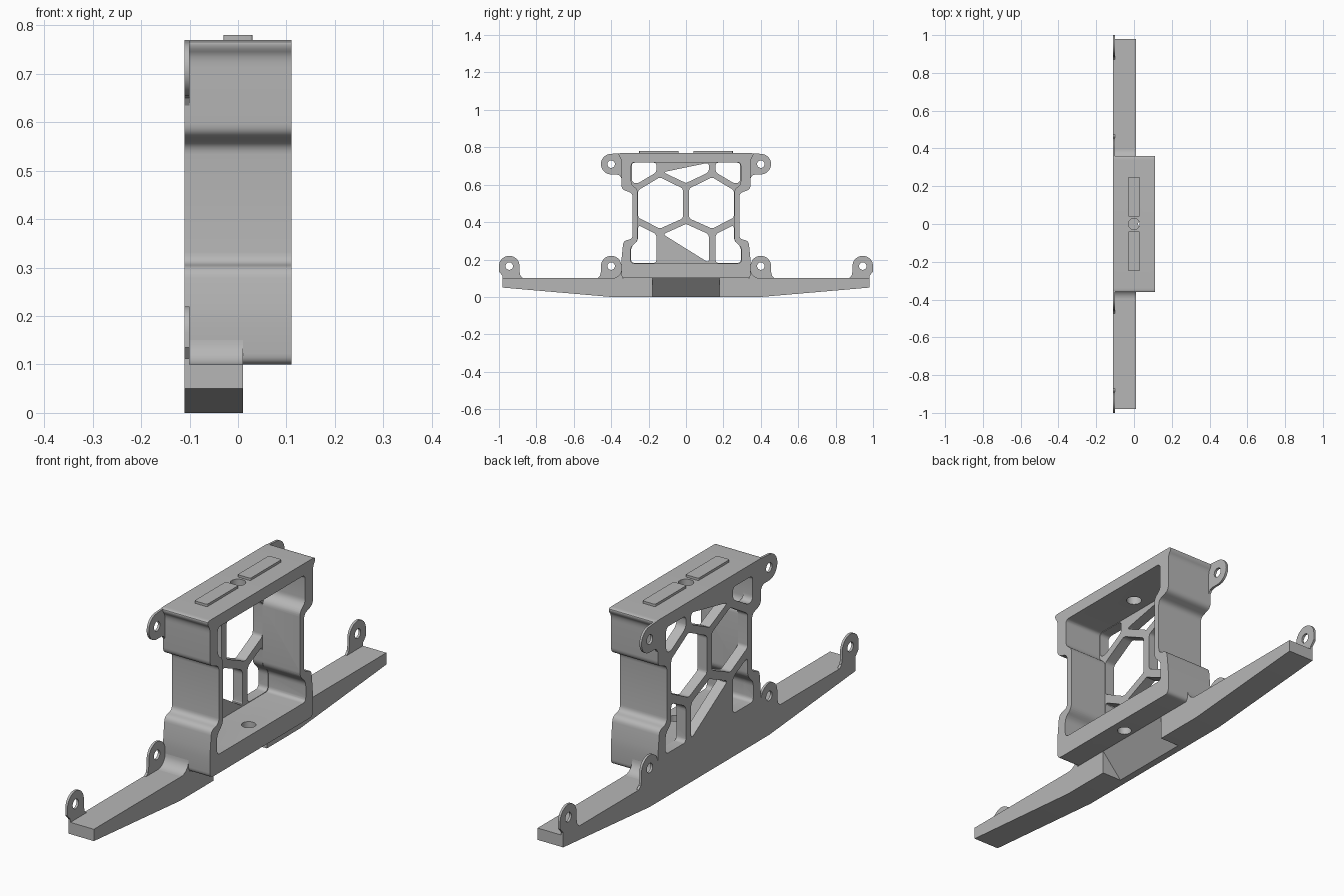
import bpy, bmesh, math
from mathutils import Matrix, Vector

if "Cube" in bpy.data.objects:
    bpy.data.objects.remove(bpy.data.objects["Cube"])

grey = bpy.data.materials.new("light_grey")
grey.use_nodes = True
grey.diffuse_color = (0.47, 0.47, 0.47, 1)
grey.node_tree.nodes["Principled BSDF"].inputs["Base Color"].default_value = grey.diffuse_color

BACK, FRONT = -0.11, 0.11
# profile plane -> world, for each extrusion axis
AXES = {
    "x": Matrix(((0, 0, 1), (1, 0, 0), (0, 1, 0))).to_4x4(),
    "y": Matrix(((1, 0, 0), (0, 0, -1), (0, 1, 0))).to_4x4(),
    "z": Matrix.Identity(4),
}


def rounded(pts, r, steps=5):
    """Round every corner of a polygon."""
    out = []
    for i, p in enumerate(pts):
        p, a, b = Vector(p), Vector(pts[i - 1]), Vector(pts[(i + 1) % len(pts)])
        s = p + (a - p).normalized() * min(r, (a - p).length * 0.48)
        e = p + (b - p).normalized() * min(r, (b - p).length * 0.48)
        for k in range(steps + 1):
            t = k / steps
            out.append(s * (1 - t) ** 2 + p * 2 * t * (1 - t) + e * t * t)
    return out


def mirrored(half):
    """Close a right-hand half profile about the middle."""
    return half + [(-u, v) for u, v in reversed(half)]


def flip(loop):
    return [(-p[0], p[1]) for p in loop]


def circle(u, v, r, start=0, sweep=360, n=28):
    count = n if sweep == 360 else n + 1
    return [(u + r * math.cos(math.radians(start + sweep * k / n)),
             v + r * math.sin(math.radians(start + sweep * k / n))) for k in range(count)]


def prism(name, loops, low, high, axis="x"):
    """Extrude filled loops (inner loops become holes) along an axis."""
    curve = bpy.data.curves.new(name, "CURVE")
    curve.dimensions, curve.fill_mode = "2D", "BOTH"
    curve.extrude = (high - low) / 2
    for loop in loops:
        spline = curve.splines.new("POLY")
        spline.points.add(len(loop) - 1)
        for point, p in zip(spline.points, loop):
            point.co = (p[0], p[1], 0, 1)
        spline.use_cyclic_u = True
    temp = bpy.data.objects.new(name + "_curve", curve)
    bpy.context.scene.collection.objects.link(temp)
    deps = bpy.context.evaluated_depsgraph_get()
    mesh = bpy.data.meshes.new_from_object(temp.evaluated_get(deps))
    bpy.data.objects.remove(temp)
    bm = bmesh.new()
    bm.from_mesh(mesh)
    bmesh.ops.remove_doubles(bm, verts=bm.verts, dist=0.0002)
    bmesh.ops.translate(bm, verts=bm.verts, vec=(0, 0, (low + high) / 2))
    bmesh.ops.transform(bm, verts=bm.verts, matrix=AXES[axis])
    bmesh.ops.recalc_face_normals(bm, faces=bm.faces)
    bm.to_mesh(mesh)
    bm.free()
    mesh.name = name
    mesh.materials.clear()
    mesh.materials.append(grey)
    obj = bpy.data.objects.new(name, mesh)
    bpy.context.scene.collection.objects.link(obj)
    return obj


def cut(obj, *cutters):
    for cutter in cutters:
        mod = obj.modifiers.new("cut", "BOOLEAN")
        mod.operation, mod.solver, mod.object = "DIFFERENCE", "EXACT", cutter
    deps = bpy.context.evaluated_depsgraph_get()
    mesh = bpy.data.meshes.new_from_object(obj.evaluated_get(deps))
    obj.modifiers.clear()
    obj.data = mesh
    for cutter in cutters:
        bpy.data.objects.remove(cutter)


parts = []

# Frame: waisted box, hollow towards the front
outer = rounded(mirrored([(0.345, 0.1), (0.345, 0.2), (0.335, 0.3), (0.285, 0.31),
                          (0.285, 0.555), (0.345, 0.575), (0.345, 0.735), (0.36, 0.755),
                          (0.36, 0.77)]), 0.022)
inner = rounded(mirrored([(0.297, 0.18), (0.297, 0.265), (0.258, 0.3), (0.258, 0.575),
                          (0.293, 0.6), (0.293, 0.72)]), 0.02)
frame = prism("frame", [outer], BACK, FRONT)

# Honeycomb windows in the back panel
hexagon = rounded([(0.017, 0.42), (0.14, 0.365), (0.256, 0.425), (0.256, 0.57),
                   (0.14, 0.64), (0.017, 0.58)], 0.012)
top_side = rounded([(0.157, 0.718), (0.157, 0.667), (0.262, 0.605), (0.29, 0.615),
                    (0.29, 0.718)], 0.02)
low_side = rounded([(0.157, 0.182), (0.157, 0.335), (0.256, 0.385), (0.256, 0.302),
                    (0.294, 0.266), (0.294, 0.182)], 0.02)
top_mid = rounded(mirrored([(0.123, 0.718), (0.123, 0.667), (0, 0.609)])[:-1], 0.02)
low_mid = rounded(mirrored([(0.123, 0.182), (0.123, 0.335), (0, 0.39)])[:-1], 0.02)
cells = [top_mid, low_mid]
for cell in (hexagon, top_side, low_side):
    cells += [cell, flip(cell)]
cut(frame,
    prism("cavity_cutter", [inner], BACK + 0.045, FRONT + 0.05),
    prism("cell_cutter", cells, BACK - 0.05, BACK + 0.06),
    prism("top_bolt_cutter", [circle(0, 0, 0.03)], 0.7, 0.8, "z"),
    prism("low_bolt_cutter", [circle(0.05, 0, 0.028)], 0.05, 0.2, "z"))
parts.append(frame)

# Long tapered base with a sloped relief under its middle
base = prism("base_beam", [mirrored([(0.4, 0), (0.98, 0.05), (0.98, 0.1)])], BACK, 0.01)
cut(base, prism("relief_cutter", [[(-0.098, -0.02), (0.1, -0.02), (0.1, 0.11), (0.019, 0.11)]],
                -0.18, 0.18, "y"))
parts.append(base)

for side, tag in ((1, "back"), (-1, "front")):
    def place(loop):
        return loop if side == 1 else flip(loop)

    # Raised pad on the top face
    pad = rounded([(-0.03, side * 0.04), (0.03, side * 0.04),
                   (0.03, side * 0.25), (-0.03, side * 0.25)], 0.006)
    parts.append(prism(tag + "_top_pad", [pad], 0.765, 0.78, "z"))

    # Concave fillet where the frame meets the base
    curve = circle(0.395, 0.15, 0.05, 180, 90, 8)
    parts.append(prism(tag + "_fillet", [place([(0.34, 0.15), (0.34, 0.095)] + [(0.395, 0.095)] + curve[::-1])],
                       BACK + 0.01, 0.01))

    # Upper ear, reaching out sideways
    ear = [(0.33, 0.635), (0.345, 0.635), (0.355, 0.65), (0.37, 0.655)]
    ear += circle(0.4, 0.71, 0.055, -90, 180, 18) + [(0.36, 0.768), (0.33, 0.768)]
    parts.append(prism(tag + "_upper_ear", [place(ear), place(circle(0.4, 0.71, 0.02))],
                       BACK, BACK + 0.01))

    # Upright ears on the base, with flared feet
    for name, mid, left, right in (("_lower_ear", 0.4, 0.06, 0.018), ("_end_ear", 0.945, 0.018, -0.02)):
        ear = [(mid + 0.055 + right, 0.095), (mid + 0.055 + right, 0.1),
               (mid + 0.055 + min(right, 0.005), 0.112), (mid + 0.055, 0.135)]
        ear += circle(mid, 0.165, 0.055, 0, 180, 18)
        ear += [(mid - 0.055, 0.135), (mid - 0.06, 0.112), (mid - 0.055 - left, 0.1),
                (mid - 0.055 - left, 0.095)]
        parts.append(prism(tag + name, [place(ear), place(circle(mid, 0.165, 0.02))],
                           BACK, BACK + 0.01))

# Smooth rounded surfaces, keep hard edges
for obj in parts:
    bpy.ops.object.select_all(action="DESELECT")
    obj.select_set(True)
    bpy.context.view_layer.objects.active = obj
    bpy.ops.object.shade_smooth_by_angle(angle=math.radians(30))
